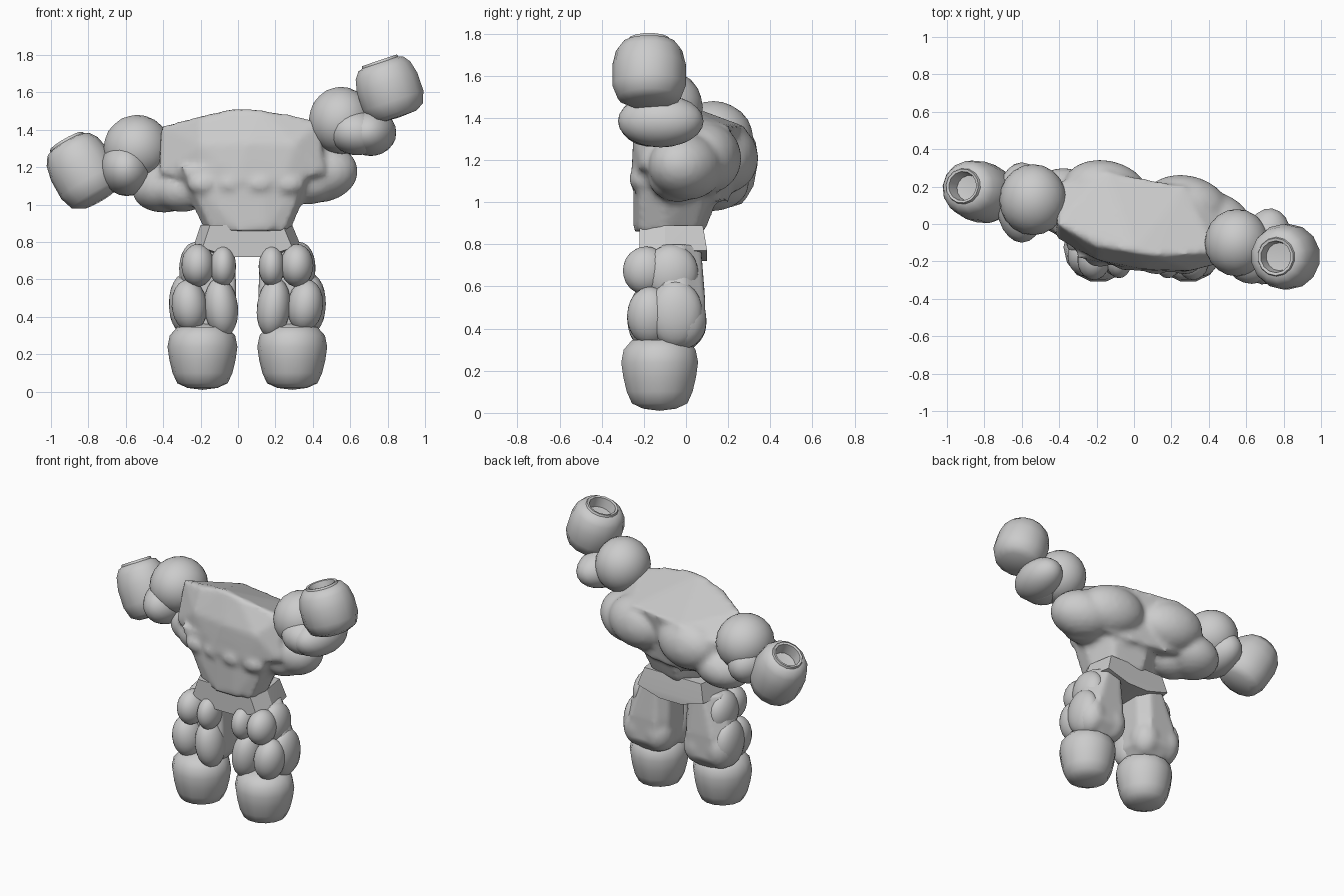
import bpy, bmesh, math
from mathutils import Vector, Matrix

cube = bpy.data.objects.get("Cube")
if cube:
    bpy.data.objects.remove(cube)

GREY = (0.6, 0.6, 0.6, 1)
mat = bpy.data.materials.new("clay grey")
mat.use_nodes = True
mat.diffuse_color = GREY
bsdf = next(n for n in mat.node_tree.nodes if n.type == 'BSDF_PRINCIPLED')
bsdf.inputs["Base Color"].default_value = GREY
bsdf.inputs["Roughness"].default_value = 0.8


def finish(name, bm, angle=40):
    bmesh.ops.recalc_face_normals(bm, faces=bm.faces)
    mesh = bpy.data.meshes.new(name)
    bm.to_mesh(mesh)
    bm.free()
    mesh.materials.append(mat)
    ob = bpy.data.objects.new(name, mesh)
    bpy.context.collection.objects.link(ob)
    bpy.ops.object.select_all(action='DESELECT')
    ob.select_set(True)
    bpy.context.view_layer.objects.active = ob
    bpy.ops.object.shade_smooth_by_angle(angle=math.radians(angle))
    return ob


def fuse(ob, voxel, rounds):
    """Merge overlapping masses into one soft skin."""
    remesh = ob.modifiers.new("fuse", 'REMESH')
    remesh.mode = 'VOXEL'
    remesh.voxel_size = voxel
    remesh.use_smooth_shade = True
    smooth = ob.modifiers.new("soften", 'SMOOTH')
    smooth.iterations = rounds


def add_blob(bm, loc, radii, turn=0, tilt=0):
    m = (Matrix.Translation(loc) @ Matrix.Rotation(math.radians(turn), 4, 'Z')
         @ Matrix.Rotation(math.radians(tilt), 4, 'Y') @ Matrix.Diagonal((*radii, 1)))
    bmesh.ops.create_icosphere(bm, subdivisions=3, radius=1, matrix=m)


def add_hull(bm, points):
    verts = [bm.verts.new(p) for p in points]
    bmesh.ops.convex_hull(bm, input=verts)
    loose = [v for v in verts if v.is_valid and not v.link_faces]
    bmesh.ops.delete(bm, geom=loose, context='VERTS')


def blobs(name, items):
    bm = bmesh.new()
    for item in items:
        add_blob(bm, *item)
    return finish(name, bm)


def lathe(name, profile, loc, axis, sides=16, squash=1):
    """Spin (radius, height) pairs round an axis."""
    bm = bmesh.new()
    m = Matrix.Translation(loc) @ Vector(axis).to_track_quat('Z', 'Y').to_matrix().to_4x4()
    verts = [bm.verts.new((r, 0, h)) for r, h in profile]
    edges = [bm.edges.new(pair) for pair in zip(verts, verts[1:])]
    bmesh.ops.spin(bm, geom=verts + edges, cent=(0, 0, 0), axis=(0, 0, 1),
                   angle=math.tau, steps=sides, use_duplicate=False)
    bmesh.ops.remove_doubles(bm, verts=bm.verts, dist=0.0005)
    bm.transform(m @ Matrix.Diagonal((squash, 1, 1, 1)))
    return finish(name, bm, 50)


# Torso: sloped chest slab, waist column and muscle masses fused together
bm = bmesh.new()
add_hull(bm, [(-.41, 0, 1.42), (-.2, -.12, 1.47), (0, -.15, 1.52), (.12, -.17, 1.51), (.44, -.15, 1.45),
              (-.42, .22, 1.28), (-.15, .28, 1.36), (.27, .2, 1.36), (.46, .08, 1.3),
              (-.42, -.07, 1.17), (-.2, -.19, 1.13), (0, -.25, 1.12), (.25, -.26, 1.13), (.46, -.21, 1.17),
              (-.2, -.19, 1.32), (.05, -.24, 1.33), (.3, -.25, 1.32),
              (-.4, .18, 1.06), (.46, .06, 1.06), (.15, .16, 1.0), (-.1, .2, 1.0)])
add_hull(bm, [(x, y, z) for z, left, right, back in ((.86, -.18, .28, .09), (.99, -.22, .31, .14), (1.2, -.34, .42, .16))
              for x, y in ((left, -.08), (left + .04, -.18), (.0, -.24), (.14, -.25), (right - .03, -.22),
                           (right, -.1), (right - .07, back - .04), (.0, back))])
for item in [((.43, .0, 1.17), (.22, .17, .16), -25, -5),       # side wings
             ((.37, -.04, 1.12), (.17, .14, .12), -12),
             ((-.37, .12, 1.1), (.2, .18, .14), -12, -12),
             ((-.3, .03, 1.08), (.16, .14, .12), -12),
             ((-.15, .18, 1.21), (.23, .16, .17), -12),         # shoulder blades
             ((.28, .1, 1.21), (.23, .16, .17), -12)]:
    add_blob(bm, *item)
# Rib and stomach bumps under the chest
for i in range(4):
    add_blob(bm, (-.18 + i * .15, -.17 - .02 * min(i, 2), 1.11), (.09, .06, .06))
fuse(finish("torso", bm), .02, 2)

# Pelvis: faceted wedge narrowing between the legs
bm = bmesh.new()
add_hull(bm, [(-.2, -.1, .89), (-.15, -.22, .89), (.24, -.22, .89), (.29, -.1, .89),
              (-.17, .08, .89), (.26, .08, .89),
              (-.24, -.1, .77), (.34, -.1, .77), (-.19, -.22, .77), (.29, -.22, .77),
              (-.2, .1, .77), (.3, .1, .77),
              (-.04, -.22, .72), (.14, -.22, .72), (-.03, .1, .72), (.13, .1, .72)])
finish("pelvis", bm, 20)

# Upper arms: round shoulder with a broad lower muscle
blobs("left_upper_arm", [((.55, -.1, 1.45), (.172, .18, .18)),
                         ((.71, -.12, 1.385), (.135, .205, .125), -8),
                         ((.63, -.17, 1.385), (.15, .15, .12), 0, 10)])
blobs("right_upper_arm", [((-.54, .13, 1.3), (.18, .19, .18)),
                          ((-.6, .115, 1.19), (.135, .215, .145), 0, -15)])

# Forearms: barrels with an open wrist socket
BARREL = [(0, -.165), (.1, -.16), (.15, -.135), (.175, -.07), (.175, .03),
          (.158, .1), (.13, .137), (.105, .145), (.1, .158), (.085, .155), (.075, .09), (0, .08)]
lathe("left_forearm", BARREL, (.807, -.175, 1.622), (-.32, 0, .95), 14)
lathe("right_forearm", [(r, h * 1.14) for r, h in BARREL], (-.832, .175, 1.185), (-.48, .16, .86), 14, .92)

# Legs: mirrored about the pelvis centre
CENTRE = .05
FOOT = [(0, .01), (.08, .02), (.135, .045), (.16, .1), (.177, .17), (.187, .24), (.175, .3), (.135, .345), (0, .37)]
for side, s in (("left", 1), ("right", -1)):
    def at(x, y, z):
        return (CENTRE + s * x, y, z)
    lathe(side + "_lower_leg", FOOT, at(.24, -.125, 0), (0, 0, 1), 14)
    # Rear thigh column with a bulge above the knee
    bm = bmesh.new()
    add_hull(bm, [at(x, y, z) for z, inner, outer, back in
                  ((.3, .11, .34, .03), (.38, .06, .39, .09), (.55, .06, .39, .09), (.8, .07, .3, .07))
                  for x, y in ((inner, -.16), (inner, back - .07), (inner + .06, back),
                               (outer - .08, back), (outer, back - .09), (outer, -.1), (outer - .08, -.16))])
    for item in [(at(.15, -.01, .43), (.1, .11, .13)), (at(.31, -.02, .44), (.1, .12, .14))]:
        add_blob(bm, *item)
    fuse(finish(side + "_rear_thigh", bm), .018, 2)
    # Paired front muscles split by a slanted groove
    blobs(side + "_thigh_muscles", [(at(.265, -.19, .675), (.088, .11, .115)),
                                    (at(.13, -.19, .67), (.07, .1, .11)),
                                    (at(.31, -.17, .46), (.095, .11, .14), 0, s * 6),
                                    (at(.14, -.17, .45), (.09, .11, .16), 0, s * 6),
                                    (at(.34, -.05, .47), (.08, .13, .16)),
                                    (at(.28, -.07, .66), (.085, .13, .14))])
